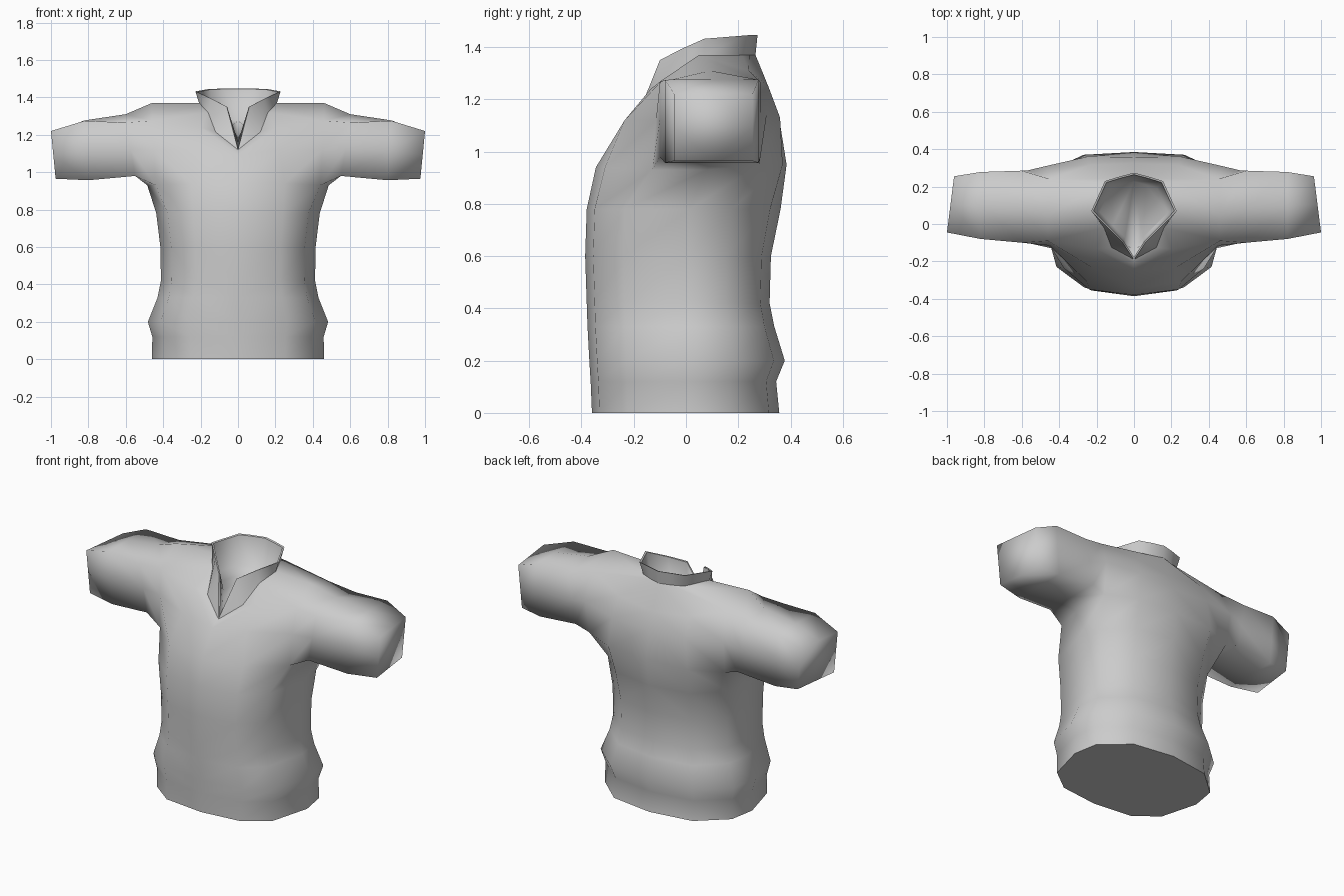
import bpy, bmesh

if "Cube" in bpy.data.objects:
    bpy.data.objects.remove(bpy.data.objects["Cube"])

cloth = bpy.data.materials.new("grey cloth")
cloth.diffuse_color = (0.6, 0.6, 0.6, 1)
cloth.use_nodes = True
cloth.node_tree.nodes["Principled BSDF"].inputs["Base Color"].default_value = cloth.diffuse_color


def finish(name, bm, sharp=()):
    """Mirror-ready half mesh -> smooth object."""
    for f in bm.faces:
        f.smooth = True
    for e in sharp:
        e.smooth = False
    bmesh.ops.recalc_face_normals(bm, faces=bm.faces)
    me = bpy.data.meshes.new(name)
    bm.to_mesh(me)
    bm.free()
    me.materials.append(cloth)
    ob = bpy.data.objects.new(name, me)
    bpy.context.collection.objects.link(ob)
    mod = ob.modifiers.new("mirror", 'MIRROR')
    mod.use_clip = True
    mod.merge_threshold = 0.002
    return ob


def row(bm, pts):
    return [bm.verts.new(p) for p in pts]


def bridge(bm, a, b, skip=(), closed=False):
    n = len(a)
    for i in range(n if closed else n - 1):
        j = (i + 1) % n
        if i not in skip:
            vs = list(dict.fromkeys((a[i], a[j], b[j], b[i])))
            bm.faces.new(vs)


# Half outline of the body from front centre to back centre
FX = (0, .55, .86, 1, .94, .58, 0)
FY = (-1, -.92, -.62, .04, .48, .89, 1)
# Height, half width, front depth, back depth
BODY = [(0, .46, .36, .357), (.12, .458, .365, .345), (.2, .482, .37, .378),
        (.33, .43, .377, .338), (.42, .412, .38, .32), (.6, .415, .386, .325),
        (.78, .437, .38, .362)]

# Chest, shoulder and neck outlines
CHEST = [(0, -.345, .94), (.25, -.31, .94), (.44, -.13, .93), (.485, .08, .93),
         (.46, .28, .95), (.27, .37, .95), (0, .385, .95)]
YOKE = [(0, -.25, 1.09), (.22, -.235, 1.12), (.45, -.115, 1.12), (.5, .08, 1.15),
        (.47, .31, 1.15), (.25, .36, 1.13), (0, .358, 1.12)]
SHOULDER = [(0, -.215, 1.112), (.2, -.135, 1.24), (.46, -.09, 1.275), (.46, .05, 1.37),
            (.45, .24, 1.31), (.24, .315, 1.25), (0, .325, 1.22)]
NECK = [(0, -.19, 1.12), (.12, -.125, 1.215), (.16, -.02, 1.32), (.208, .07, 1.37),
        (.14, .215, 1.37), (.075, .243, 1.37), (0, .266, 1.37)]
COLLAR = [(0, -.192, 1.122), (.06, -.1, 1.35), (.14, -.02, 1.392), (.228, .07, 1.432),
          (.155, .23, 1.445), (.08, .253, 1.447), (0, .274, 1.447)]

# Shirt body
bm = bmesh.new()
rows = [row(bm, [(w * fx, (b if fy > 0 else f) * fy, z) for fx, fy in zip(FX, FY)])
        for z, w, f, b in BODY]
rows += [row(bm, p) for p in (CHEST, YOKE, SHOULDER, NECK)]
chest, yoke, shoulder = rows[-4:-1]
for a, b in zip(rows, rows[1:]):
    hole = (2, 3) if a in (chest, yoke) else ()
    bridge(bm, a, b, hole)
bm.verts.remove(yoke[3])

# Closed hem
hem = bm.faces.new(rows[0])
hem_edges = [e for e in hem.edges if len(e.link_faces) == 2]

# Sleeve grown from the armhole
loop = [chest[2], yoke[2], shoulder[2], shoulder[3], shoulder[4], yoke[4], chest[4], chest[3]]
# x top, x bottom, back x shift, y front, y back, z bottom, z top, crown
SLEEVE = [(.6, .55, 0, -.10, .285, .98, 1.265, .045),
          (.82, .8, 0, -.08, .278, .957, 1.275, .002),
          (1.0, .975, -.038, -.045, .255, .965, 1.22, 0)]
for xt, xb, s, yf, yb, z0, z1, crown in SLEEVE:
    xm, ym, zm = (xt + xb) / 2, (yf + yb) / 2, (z0 + z1) / 2
    ring = row(bm, [(xb, yf, z0), (xm, yf, zm), (xt, yf, z1), (xt + s / 2, ym, z1 + crown),
                    (xt + s, yb, z1), (xm + s, yb, zm), (xb + s, yb, z0), (xb + s / 2, ym, z0)])
    bridge(bm, loop, ring, closed=True)
    loop = ring
# Sleeve end
bm.faces.new(loop)
shirt = finish("shirt_body", bm, hem_edges)
# the hem cap's centre line must survive, so only the outline is creased

# Collar with a thin rim and a dished inside
bm = bmesh.new()
outer, top = row(bm, NECK), row(bm, COLLAR)
lip = row(bm, [(x * .95, .07 + (y - .07) * .95, z - .003) for x, y, z in COLLAR])
low = row(bm, [(x * .8, .04 + (y - .04) * .8, 1.16 + (z - 1.12) * .35) for x, y, z in COLLAR])
bridge(bm, outer, top)
bridge(bm, top, lip)
bridge(bm, lip, low)
bm.faces.new(low)
rim = [e for e in bm.edges if e.verts[0] in top and e.verts[1] in top
       or e.verts[0] in lip and e.verts[1] in lip]
finish("collar", bm, rim)
